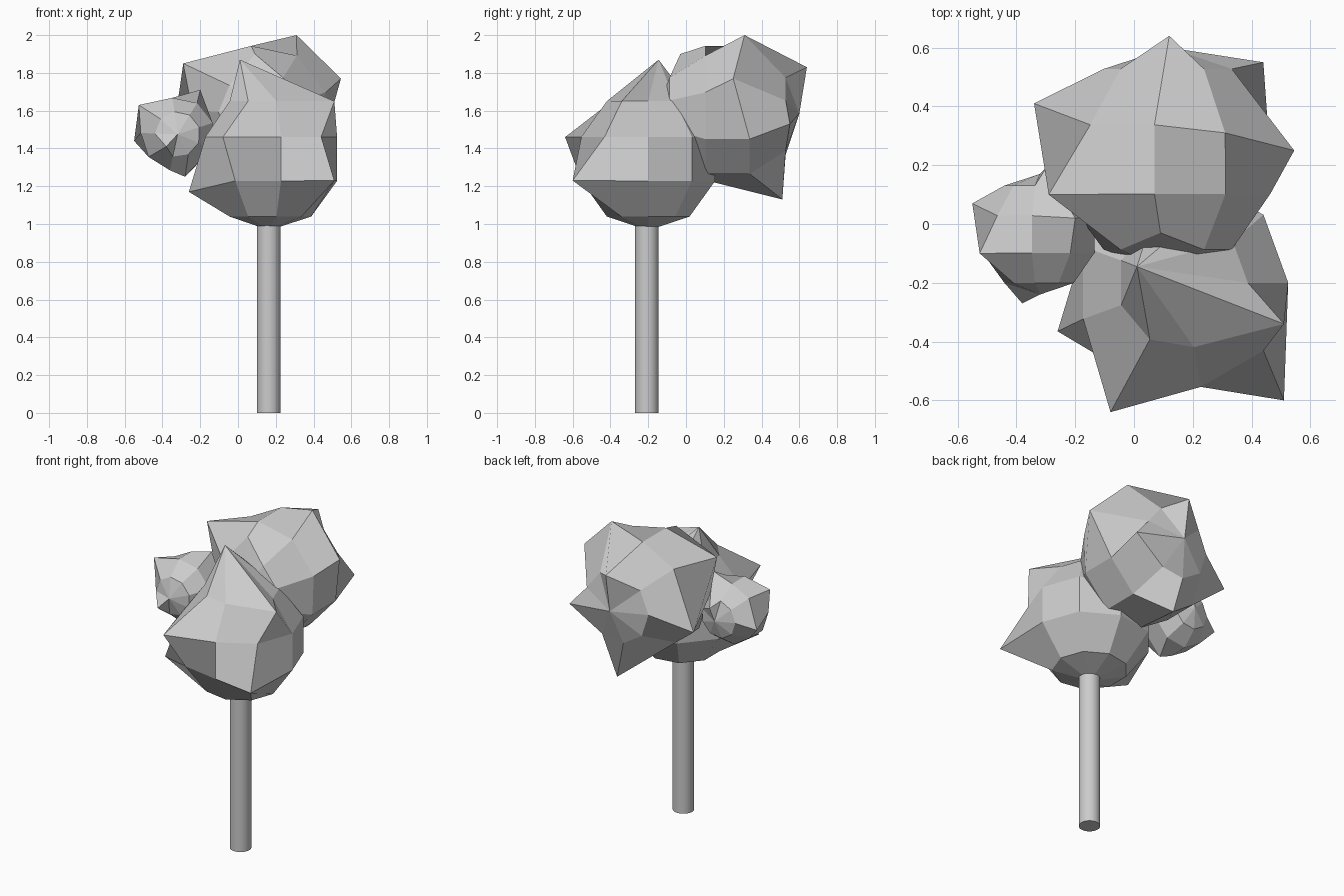
import bpy, bmesh, math
from mathutils import Matrix, Vector

if "Cube" in bpy.data.objects:
    bpy.data.objects.remove(bpy.data.objects["Cube"])


def leaf_clump(name, centre, radius, turn, lying, pulls):
    """Nine-sided low-poly ball; the corner nearest each pull point is dragged to it."""
    bm = bmesh.new()
    bmesh.ops.create_uvsphere(bm, u_segments=9, v_segments=5, radius=radius)
    rot = Matrix.Rotation(math.radians(turn - 90), 4, 'Z')
    if lying:
        rot = Matrix.Rotation(math.radians(90), 4, 'X') @ rot
    c = Vector(centre)
    bm.transform(Matrix.Translation(c) @ rot)
    free = list(bm.verts)
    for p in map(Vector, pulls):
        d = (p - c).normalized()
        v = max(free, key=lambda q: (q.co - c).normalized().dot(d))
        v.co = p
        free.remove(v)
    bmesh.ops.recalc_face_normals(bm, faces=bm.faces)
    me = bpy.data.meshes.new(name)
    bm.to_mesh(me)
    bm.free()
    ob = bpy.data.objects.new(name, me)
    bpy.context.collection.objects.link(ob)
    return ob


# Trunk
bpy.ops.mesh.primitive_cylinder_add(vertices=32, radius=0.0625, depth=1.05,
                                    location=(0.163, -0.207, 0.525))
bpy.context.object.name = "trunk"
bpy.ops.object.shade_smooth_by_angle()

# Front clump, upright on the trunk
leaf_clump("front_foliage", (0.165, -0.2, 1.345), 0.378, 0, False, [
    (0.01, -0.145, 1.87), (0.51, -0.34, 1.65), (-0.08, -0.64, 1.46),
    (0.51, -0.60, 1.23), (-0.26, -0.365, 1.17)])

# Back clump, poles pointing front and back
leaf_clump("back_foliage", (0.12, 0.22, 1.585), 0.38, 18, True, [
    (-0.29, 0.10, 1.85), (0.31, 0.31, 2.0), (0.12, 0.64, 1.83),
    (0.545, 0.25, 1.77), (0.44, 0.55, 1.53), (0.13, 0.51, 1.13),
    (-0.34, 0.41, 1.50), (0.09, -0.03, 1.90)])

# Small side clump
leaf_clump("side_foliage", (-0.32, -0.035, 1.475), 0.205, 18, True, [
    (-0.55, 0.07, 1.44), (-0.525, -0.10, 1.63), (-0.38, -0.27, 1.41),
    (-0.28, -0.10, 1.25), (-0.30, 0.19, 1.56), (-0.20, 0.02, 1.71)])
